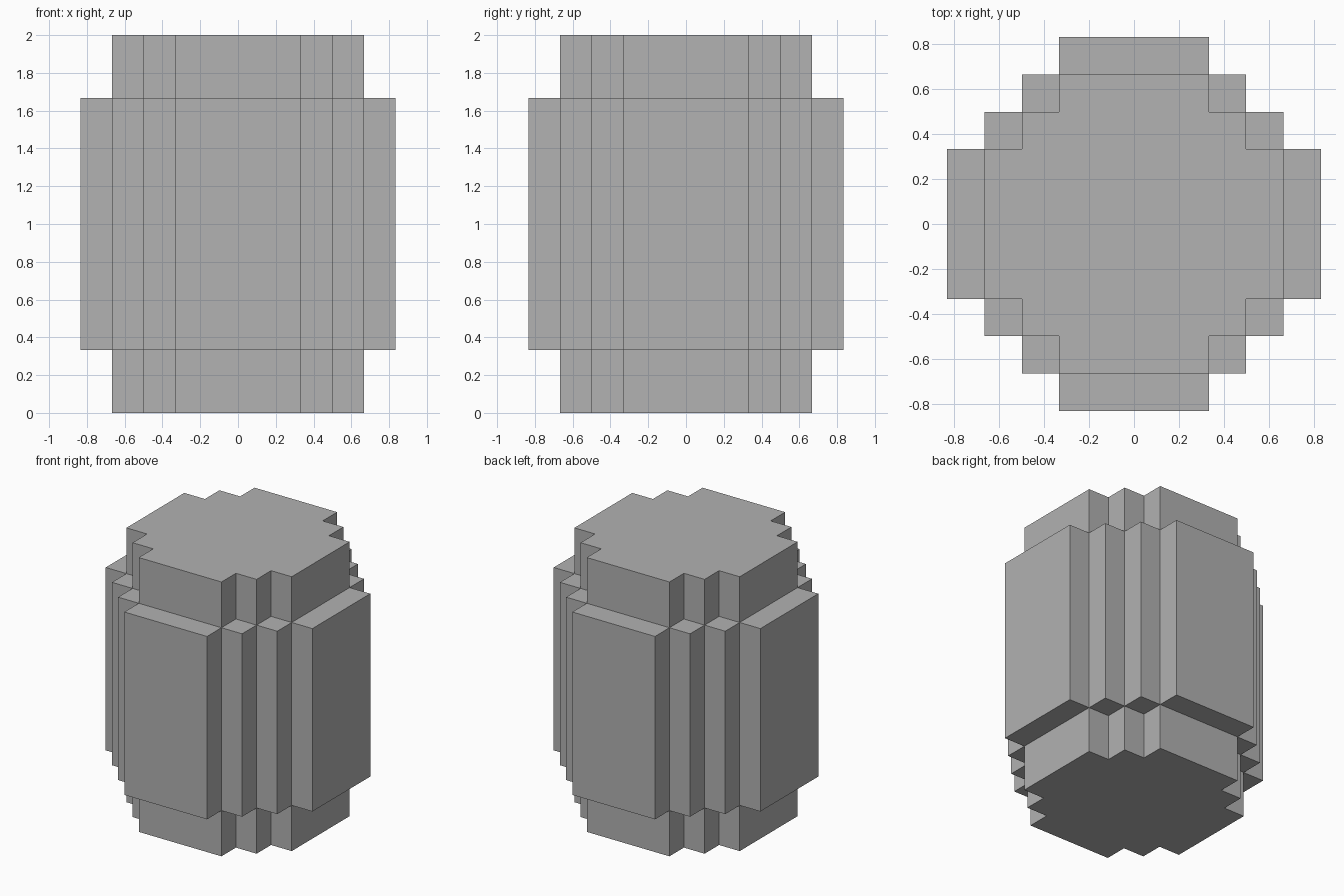
import bpy
import bmesh

cube = bpy.data.objects.get("Cube")
if cube:
    bpy.data.objects.remove(cube, do_unlink=True)

UNIT = 1 / 6  # the whole form sits on a grid of sixths
HEIGHT = 12
LEDGES = (2, 10)

grey = bpy.data.materials.new("plain grey")
grey.use_nodes = True
colour = (0.445, 0.445, 0.445, 1)
grey.diffuse_color = colour
grey.node_tree.nodes["Principled BSDF"].inputs["Base Color"].default_value = colour


def turn(points, quarters):
    for _ in range(quarters):
        points = [(-y, x) for x, y in points]
    return points


def staircase(reach):
    """Full stepped outline made by turning one stepped corner four times."""
    corner = [(reach, 2)]
    x, y = reach, 2
    while x > 2:
        x -= 1
        corner.append((x, y))
        y += 1
        corner.append((x, y))
    return [p for q in range(4) for p in turn(corner, q)]


def rectangle(x0, x1, y0, y1):
    return [(x0, y0), (x1, y0), (x1, y1), (x0, y1)]


bm = bmesh.new()


def flat(outline, z):
    bm.faces.new([bm.verts.new((x * UNIT, y * UNIT, z * UNIT)) for x, y in outline])


def walls(outline, z0, z1):
    for (ax, ay), (bx, by) in zip(outline, outline[1:] + outline[:1]):
        corners = ((ax, ay, z0), (bx, by, z0), (bx, by, z1), (ax, ay, z1))
        bm.faces.new([bm.verts.new([c * UNIT for c in p]) for p in corners])


core, body = staircase(4), staircase(5)

# Wide middle body, with narrower stepped ends below and above
walls(body, *LEDGES)
walls(core, 0, LEDGES[0])
walls(core, LEDGES[1], HEIGHT)
flat(core, 0)
flat(core, HEIGHT)

# Ledges where the wide body meets the narrow ends
cells = [rectangle(4, 5, -2, 2), rectangle(3, 4, 2, 3), rectangle(2, 3, 3, 4)]
for z in LEDGES:
    for quarter in range(4):
        for cell in cells:
            flat(turn(cell, quarter), z)

bmesh.ops.remove_doubles(bm, verts=bm.verts[:], dist=0.001)
bmesh.ops.recalc_face_normals(bm, faces=bm.faces[:])

mesh = bpy.data.meshes.new("stepped_barrel")
bm.to_mesh(mesh)
bm.free()
mesh.materials.append(grey)
barrel = bpy.data.objects.new("stepped_barrel", mesh)
bpy.context.collection.objects.link(barrel)
